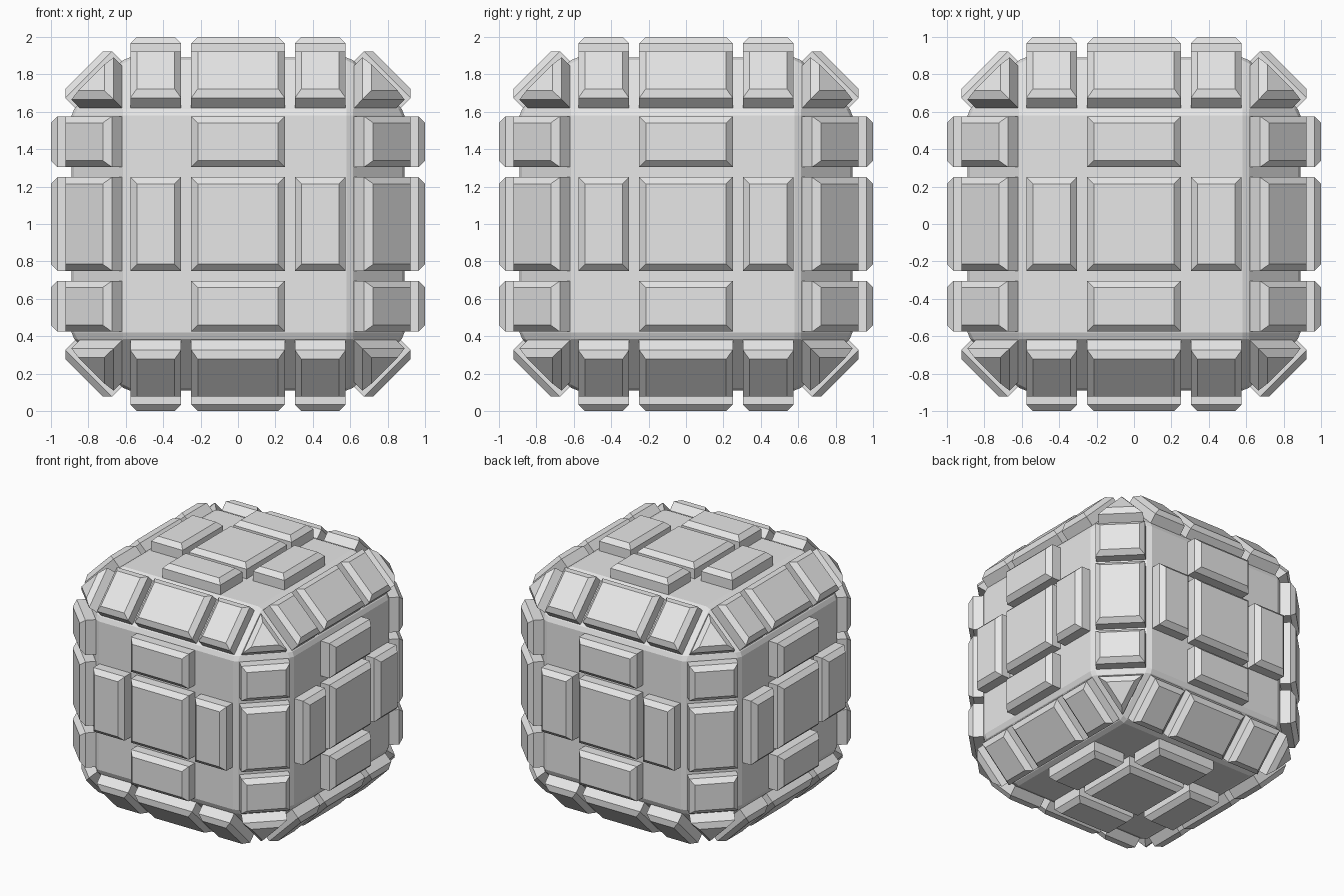
import bpy
import bmesh
from math import cos, sin, tau, sqrt
from itertools import product
from mathutils import Vector

default = bpy.data.objects.get("Cube")
if default:
    bpy.data.objects.remove(default)

HALF = 0.89      # core half size
FLAT = 0.6       # half size of each flat core face
THICK = 0.11     # panel thickness
BEVEL = 0.035    # chamfer around each panel top
SINK = 0.02      # depth of panel base inside the core
CENTRE = Vector((0, 0, 1))

grey = bpy.data.materials.new("light_grey")
grey.use_nodes = True
COLOUR = (0.8, 0.8, 0.8, 1)
grey.diffuse_color = COLOUR
grey.node_tree.nodes["Principled BSDF"].inputs["Base Color"].default_value = COLOUR


def add_object(name, bm):
    bmesh.ops.recalc_face_normals(bm, faces=bm.faces)
    mesh = bpy.data.meshes.new(name)
    bm.to_mesh(mesh)
    bm.free()
    mesh.materials.append(grey)
    obj = bpy.data.objects.new(name, mesh)
    obj.location = CENTRE
    bpy.context.collection.objects.link(obj)


def rectangle(cu, cv, hu, hv):
    """Outline function for a rectangle that shrinks by an inset."""
    def outline(inset):
        a, b = hu - inset, hv - inset
        return [(cu - a, cv - b), (cu + a, cv - b), (cu + a, cv + b), (cu - a, cv + b)]
    return outline


def triangle(radius):
    def outline(inset):
        r = radius - 2 * inset
        return [(r * cos(k * tau / 3), r * sin(k * tau / 3)) for k in range(3)]
    return outline


def panel(name, normal, u, distance, outline):
    """Raised plate with a chamfered rim, standing on a plane of the core."""
    n, u = normal.normalized(), u.normalized()
    v = n.cross(u)
    bm = bmesh.new()
    rings = []
    for height, inset in ((-SINK, 0), (THICK - BEVEL, 0), (THICK, BEVEL)):
        rings.append([bm.verts.new(u * a + v * b + n * (distance + height))
                      for a, b in outline(inset)])
    bm.faces.new(rings[0][::-1])
    bm.faces.new(rings[-1])
    for low, high in zip(rings, rings[1:]):
        for i in range(len(low)):
            j = (i + 1) % len(low)
            bm.faces.new((low[i], low[j], high[j], high[i]))
    add_object(name, bm)


# Core: cube with wide chamfers, then a fine chamfer on every edge
bm = bmesh.new()
bmesh.ops.create_cube(bm, size=2 * HALF)
for offset in (HALF - FLAT, 0.02):
    bmesh.ops.bevel(bm, geom=bm.edges[:], offset=offset, segments=1,
                    profile=0.5, affect='EDGES', clamp_overlap=True)
add_object("core", bm)

AXES = [Vector((1, 0, 0)), Vector((0, 1, 0)), Vector((0, 0, 1))]
SIDES = [{1: "left", -1: "right"}, {1: "back", -1: "front"}, {1: "top", -1: "bottom"}]
MID, SIDE_AT, SIDE_HALF = 0.25, 0.44, 0.136

# Face panels: a square with a narrower panel on each side
for axis, sign in product(range(3), (1, -1)):
    normal, u = AXES[axis] * sign, AXES[(axis + 1) % 3]
    name = SIDES[axis][sign]
    panel(name + "_centre_panel", normal, u, HALF, rectangle(0, 0, MID, MID))
    for s in (1, -1):
        panel(name + "_side_panel", normal, u, HALF,
              rectangle(s * SIDE_AT, 0, SIDE_HALF, MID))
        panel(name + "_cross_panel", normal, u, HALF,
              rectangle(0, s * SIDE_AT, MID, SIDE_HALF))

# Edge panels: three in a row along each chamfer
EDGE_HALF = (HALF - FLAT) / sqrt(2) - 0.029
for axis, s, t in product(range(3), (1, -1), (1, -1)):
    i, j = (axis + 1) % 3, (axis + 2) % 3
    normal = AXES[i] * s + AXES[j] * t
    name = SIDES[i][s] + "_" + SIDES[j][t] + "_edge_panel"
    for at, half in ((-SIDE_AT, SIDE_HALF), (0, MID), (SIDE_AT, SIDE_HALF)):
        panel(name, normal, AXES[axis], (HALF + FLAT) / sqrt(2),
              rectangle(at, 0, half, EDGE_HALF))

# Corner panels: triangles
for x, y, z in product((1, -1), repeat=3):
    name = "_".join(SIDES[k][s] for k, s in enumerate((x, y, z))) + "_corner_panel"
    panel(name, Vector((x, y, z)), Vector((2 * x, -y, -z)),
          (HALF + 2 * FLAT) / sqrt(3), triangle(0.185))
